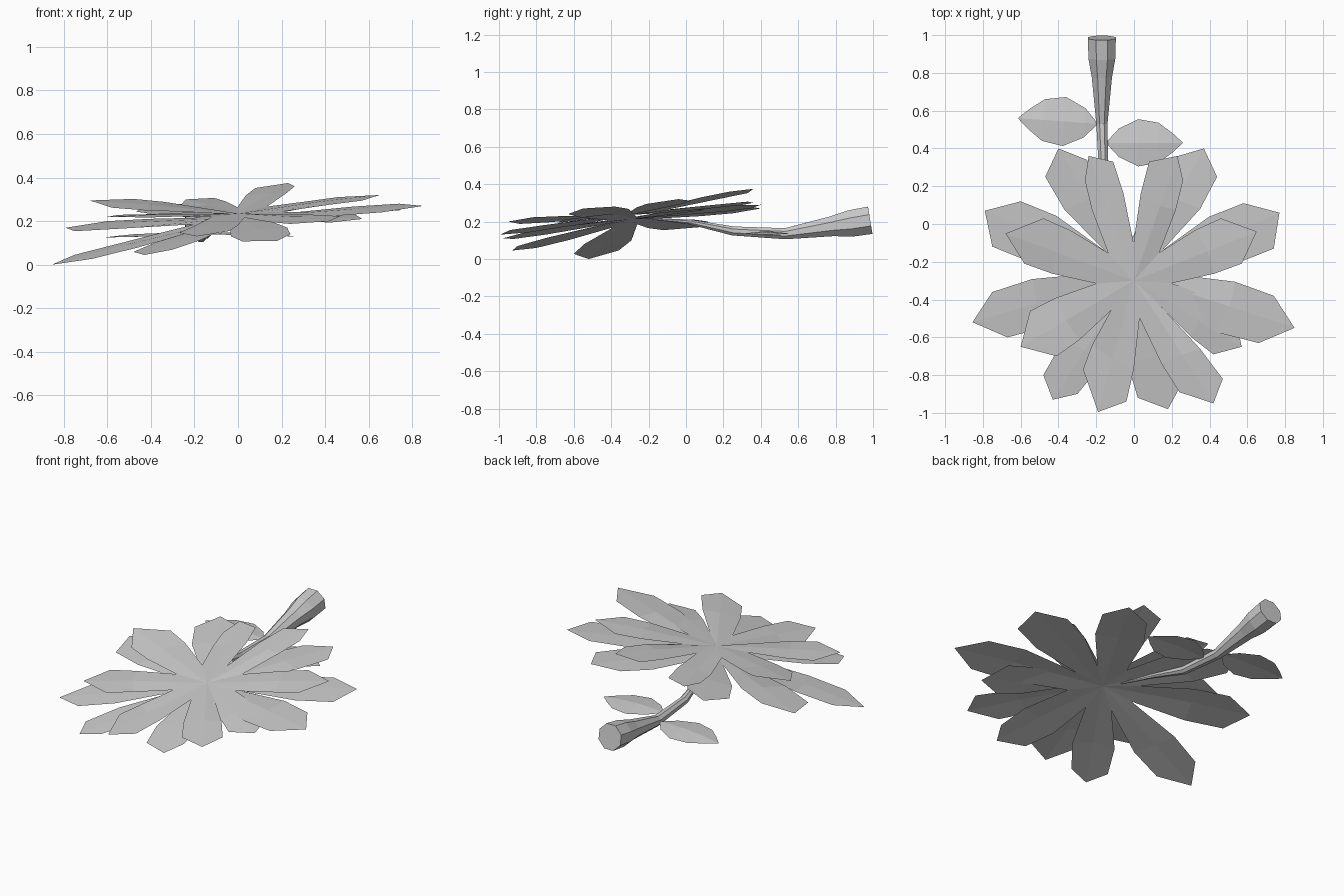
import bpy, bmesh, math
from mathutils import Vector

if "Cube" in bpy.data.objects:
    bpy.data.objects.remove(bpy.data.objects["Cube"])


def make_object(name, bm):
    bmesh.ops.recalc_face_normals(bm, faces=bm.faces)
    mesh = bpy.data.meshes.new(name)
    bm.to_mesh(mesh)
    bm.free()
    obj = bpy.data.objects.new(name, mesh)
    bpy.context.collection.objects.link(obj)
    return obj


def petal_layer(name, centre, bulge, petals):
    """Ring of blunt petals, listed clockwise, that share the valleys between them."""
    bm = bmesh.new()
    c = Vector(centre)
    flat = c.xy.to_3d()
    tips = [Vector((*p[1], p[3])) for p in petals]
    axes = [((Vector(p[0]) + Vector(p[2])) / 2 - c.xy).normalized().to_3d() for p in petals]
    slopes = [(t.z - c.z) / (t - c).xy.length for t in tips]
    n = len(petals)
    heart = bm.verts.new(c)
    valleys = []
    for i in range(n):
        d = (axes[i - 1] + axes[i]).normalized() * .2
        valleys.append(bm.verts.new((c.x + d.x, c.y + d.y, c.z + .1 * (slopes[i - 1] + slopes[i]))))

    for i, (left, _, right, _) in enumerate(petals):
        axis = axes[i]
        side = Vector((-axis.y, axis.x, 0))

        # Petals rise along their length and lean a little towards +x and +y
        def vert(p, lift=0):
            d = p.xy.to_3d() - flat
            across = side * d.dot(side)
            z = c.z + slopes[i] * d.dot(axis) + .12 * (across.x + across.y) + lift
            return bm.verts.new((p.x, p.y, z))

        end = bm.verts.new(tips[i])
        rib = vert(c.lerp(tips[i], .6), .006)
        for shoulder, valley, sign in ((left, valleys[i], 1), (right, valleys[(i + 1) % n], -1)):
            s = Vector((*shoulder, 0))
            m = vert(valley.co.lerp(s, .6) + side * sign * bulge)
            bm.faces.new((heart, valley, m, rib))
            bm.faces.new((rib, m, vert(s), end))
    return make_object(name, bm)


def leaf(name, root, tip, half_width):
    """Almond leaf with a slight midrib fold."""
    bm = bmesh.new()
    a, b = Vector(root), Vector(tip)
    axis = (b - a).normalized()
    side = Vector((-axis.y, axis.x, 0))
    first, last = bm.verts.new(a), bm.verts.new(b)
    rows = []
    for t, w in ((.17, .6), (.42, 1), (.68, .85), (.86, .42)):
        p = a.lerp(b, t)
        rows.append([bm.verts.new(p + side * w * half_width),
                     bm.verts.new(p + Vector((0, 0, .014 * w))),
                     bm.verts.new(p - side * w * half_width)])
    for i in (0, 1):
        bm.faces.new((first, rows[0][i], rows[0][i + 1]))
        bm.faces.new((last, rows[-1][i], rows[-1][i + 1]))
        for p, q in zip(rows, rows[1:]):
            bm.faces.new((p[i], q[i], q[i + 1], p[i + 1]))
    return make_object(name, bm)


def tube(name, path, sides=8):
    """Tapered tube through (x, y, z, radius) points, capped at both ends."""
    bm = bmesh.new()
    rings = []
    for i, (x, y, z, r) in enumerate(path):
        p, q = path[max(i - 1, 0)], path[min(i + 1, len(path) - 1)]
        d = Vector(q[:3]) - Vector(p[:3])
        u = d.cross(Vector((0, 0, 1))).normalized()
        v = u.cross(d).normalized()
        ring = []
        for k in range(sides):
            a = 2 * math.pi * (k + .5) / sides
            ring.append(bm.verts.new(Vector((x, y, z)) + r * (math.cos(a) * u + math.sin(a) * v)))
        rings.append(ring)
    for p, q in zip(rings, rings[1:]):
        for k in range(sides):
            j = (k + 1) % sides
            bm.faces.new((p[k], p[j], q[j], q[k]))
    bm.faces.new(rings[0])
    bm.faces.new(rings[-1])
    return make_object(name, bm)


# Petals: shoulder, tip, shoulder (x, y) and tip height
petal_layer("upper_petals", (0, -.30, .235), .012, [
    ((.08, .33), (.23, .36), (.26, .23), .375),
    ((.46, .03), (.65, -.04), (.57, -.21), .32),
    ((.53, -.46), (.57, -.65), (.42, -.69), .21),
    ((.47, -.82), (.42, -.95), (.24, -.89), .20),
    ((-.04, -.94), (-.19, -.995), (-.27, -.77), .13),
    ((-.41, -.70), (-.60, -.65), (-.55, -.46), .22),
    ((-.58, -.21), (-.68, -.05), (-.48, .03), .295),
    ((-.26, .23), (-.24, .36), (-.11, .33), .30),
])
petal_layer("lower_petals", (0, -.27, .215), .03, [
    ((-.47, .25), (-.40, .40), (-.25, .34), .27),
    ((.20, .35), (.37, .40), (.44, .25), .29),
    ((.58, .11), (.77, .06), (.74, -.13), .265),
    ((.74, -.38), (.85, -.55), (.66, -.63), .27),
    ((.24, -.87), (.18, -.98), (.02, -.92), .11),
    ((-.30, -.90), (-.43, -.93), (-.48, -.80), .045),
    ((-.67, -.60), (-.855, -.52), (-.75, -.36), 0),
    ((-.75, -.12), (-.79, .07), (-.60, .12), .17),
])

# Stem flares towards its cut end
tube("stem", [
    (-.06, -.18, .215, .005), (-.12, .02, .198, .014), (-.16, .25, .15, .026),
    (-.17, .53, .135, .032), (-.17, .78, .175, .058), (-.17, .88, .19, .077),
    (-.17, .985, .207, .08)])

# Leaves on either side of the stem
leaf("left_leaf", (-.19, .53, .135), (-.615, .56, .125), .13)
leaf("right_leaf", (-.15, .43, .14), (.26, .43, .13), .125)
